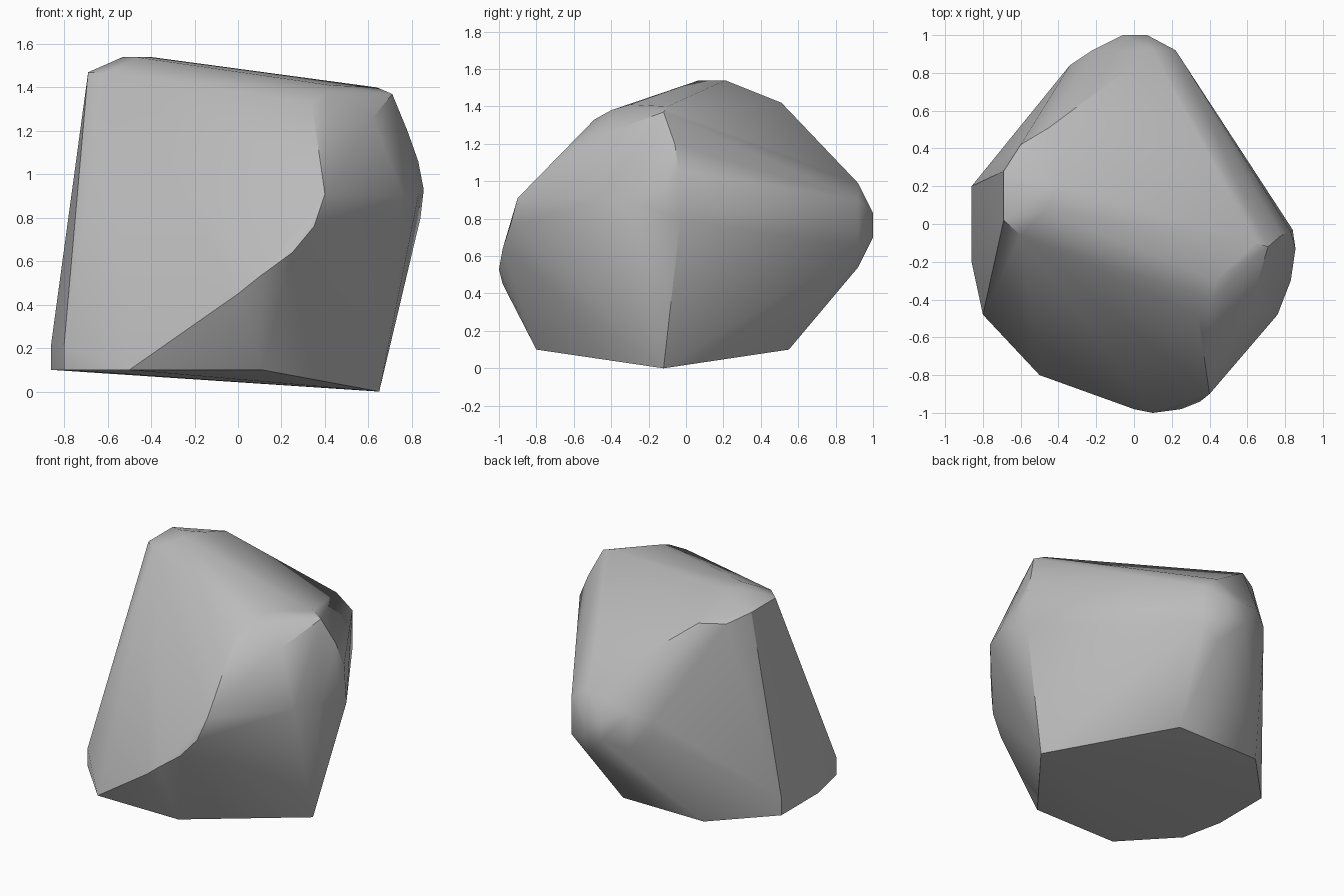
import bpy
import bmesh
import math

default_cube = bpy.data.objects.get("Cube")
if default_cube:
    bpy.data.objects.remove(default_cube, do_unlink=True)


def make_material(name, colour):
    material = bpy.data.materials.new(name)
    material.use_nodes = True
    material.diffuse_color = colour
    material.node_tree.nodes["Principled BSDF"].inputs["Base Color"].default_value = colour
    return material


def level(height, outline):
    """Corners that share one height."""
    return [(x, y, height) for x, y in outline]


def upright(depth, outline):
    """Corners that share one distance from front to back."""
    return [(x, depth, z) for x, z in outline]


def hull_object(name, corners, material, sharp_angle):
    """Wrap the corners in a convex skin with softened shallow edges."""
    mesh = bpy.data.meshes.new(name)
    bm = bmesh.new()
    for corner in corners:
        bm.verts.new(corner)
    bmesh.ops.convex_hull(bm, input=bm.verts)
    loose = [v for v in bm.verts if not v.link_faces]
    bmesh.ops.delete(bm, geom=loose, context="VERTS")
    bmesh.ops.dissolve_limit(bm, angle_limit=math.radians(1), verts=bm.verts, edges=bm.edges)
    bmesh.ops.recalc_face_normals(bm, faces=bm.faces)
    bm.to_mesh(mesh)
    bm.free()
    mesh.materials.append(material)
    rock = bpy.data.objects.new(name, mesh)
    bpy.context.collection.objects.link(rock)
    bpy.ops.object.select_all(action="DESELECT")
    rock.select_set(True)
    bpy.context.view_layer.objects.active = rock
    bpy.ops.object.shade_smooth_by_angle(angle=math.radians(sharp_angle))
    return rock


# Underside: a nearly flat ring with one lower corner
base = level(0.1, [(-0.86, 0.2), (-0.86, -0.2), (-0.8, -0.48), (-0.5, -0.8),
                   (0.11, -0.8), (0.09, 0.55), (-0.52, 0.55)])
foot = [(0.65, -0.12, 0)]

# Short upright rim on the low side
rim = level(0.22, [(-0.86, 0.2), (-0.86, -0.2), (-0.8, -0.48)])

# Summit: a small ledge, the flat top and the shoulder behind it
summit = level(1.47, [(-0.69, 0.28), (-0.69, 0.02), (-0.6, -0.06)])
summit += level(1.54, [(-0.47, 0.07), (-0.53, 0.15), (-0.4, 0.21)])
summit += level(1.42, [(-0.6, 0.42), (-0.45, 0.51)])

# Rounded nose at the back
nose = upright(1, [(x, z) for x in (-0.06, 0.07) for z in (0.7, 0.83)])
nose += upright(0.92, [(0.22, 0.64), (0.22, 0.9), (0.1, 0.99), (0.1, 0.54),
                       (-0.22, 0.9), (-0.22, 0.65)])
nose += upright(0.84, [(-0.34, 0.73), (-0.34, 0.85)])

# Curved ridge running down the front
ridge = [(0, -0.98, 0.45), (0.1, -1, 0.53), (0.25, -0.98, 0.64),
         (0.35, -0.94, 0.76), (0.4, -0.9, 0.91)]

# Rounded shoulder on the high side
shoulder = [(0.34, -0.49, 1.33), (0.41, -0.4, 1.38), (0.43, -0.3, 1.41),
            (0.64, -0.1, 1.4), (0.71, -0.12, 1.37), (0.62, -0.42, 1.26),
            (0.78, -0.06, 1.2), (0.83, -0.04, 1.06), (0.84, -0.03, 0.8),
            (0.855, -0.13, 0.93), (0.83, -0.3, 0.9), (0.76, -0.48, 0.9)]

stone_grey = make_material("stone grey", (0.5, 0.5, 0.5, 1))
hull_object("boulder", base + foot + rim + summit + nose + ridge + shoulder, stone_grey, 30)
